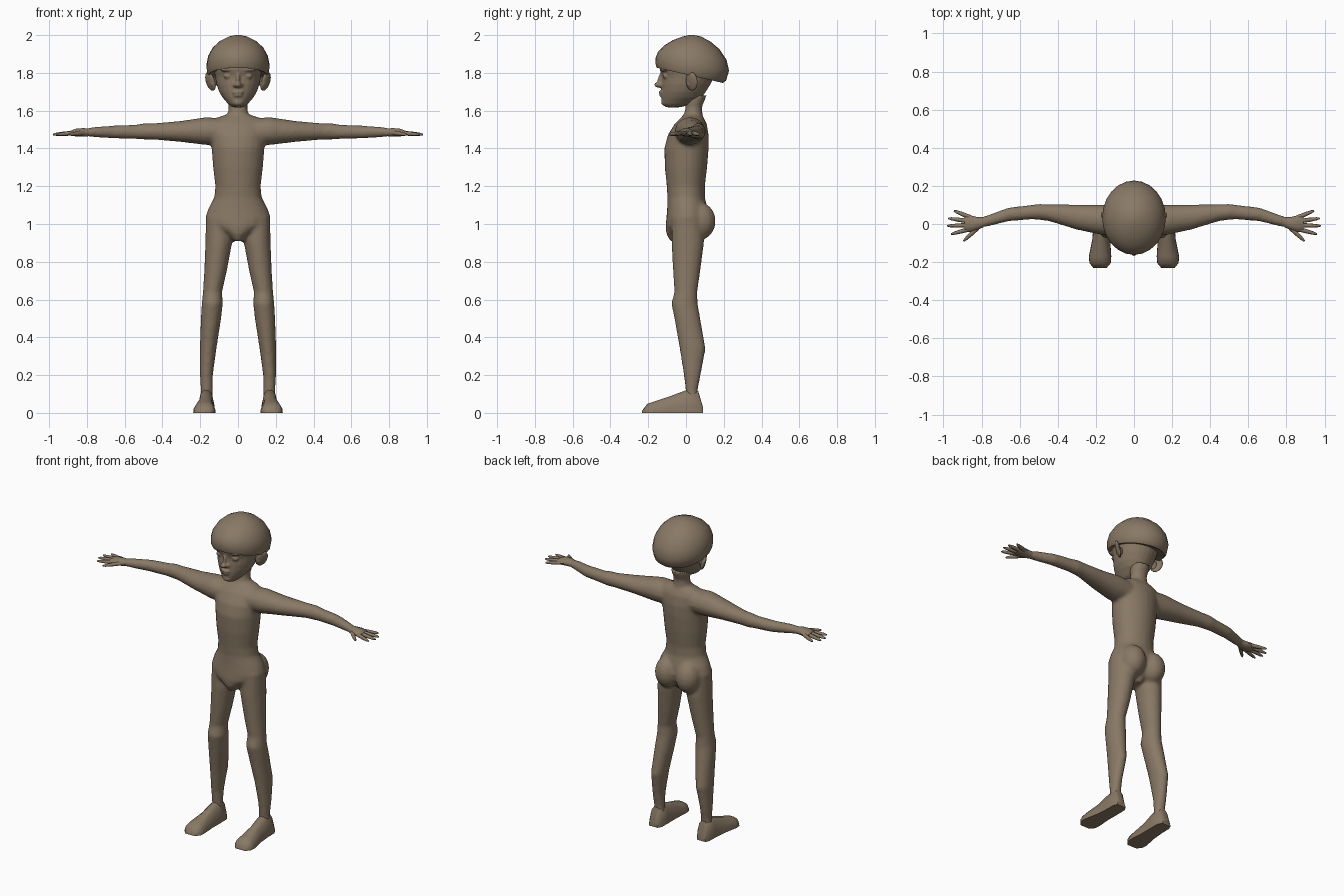
import bpy, bmesh, math
from mathutils import Vector, Matrix

skin = bpy.data.materials.new("brown_clay")
skin.diffuse_color = (0.25, 0.19, 0.13, 1)
SIDES = (-1, 1)


def loft(bm, rings, n=16):
    """Closed tube through rings of (centre, u radius vector, v radius vector)."""
    loops = []
    for c, u, v in rings:
        c, u, v = Vector(c), Vector(u), Vector(v)
        loops.append([bm.verts.new(c + u * math.cos(2 * math.pi * i / n)
                                   + v * math.sin(2 * math.pi * i / n)) for i in range(n)])
    for a, b in zip(loops, loops[1:]):
        for i in range(n):
            j = (i + 1) % n
            bm.faces.new((a[i], a[j], b[j], b[i]))
    bm.faces.new(loops[0])
    bm.faces.new(loops[-1])


def upright(bm, rows, s=1, n=16, tilt=0):
    """Rows of (z, x centre, x radius, front y, back y)."""
    loft(bm, [((s * x, (f + b) / 2, z), (r, 0, 0), (0, (b - f) / 2, tilt * (b - f) / 2))
              for z, x, r, f, b in rows], n)


def ball(bm, c, r, rot=None):
    m = Matrix.Translation(c) @ (rot or Matrix()) @ Matrix.Diagonal((*r, 1))
    bmesh.ops.create_uvsphere(bm, u_segments=14, v_segments=9, radius=1, matrix=m)


def finish(bm, name, voxel=0, smooth=0, angle=40):
    bmesh.ops.recalc_face_normals(bm, faces=bm.faces)
    me = bpy.data.meshes.new(name)
    bm.to_mesh(me)
    bm.free()
    me.materials.append(skin)
    ob = bpy.data.objects.new(name, me)
    bpy.context.collection.objects.link(ob)
    bpy.ops.object.select_all(action='DESELECT')
    ob.select_set(True)
    bpy.context.view_layer.objects.active = ob
    if voxel:
        # blend overlapping forms into one skin
        m = ob.modifiers.new("blend", 'REMESH')
        m.mode, m.voxel_size, m.use_smooth_shade = 'VOXEL', voxel, True
        k = ob.modifiers.new("soften", 'SMOOTH')
        k.factor, k.iterations = 0.5, smooth
    else:
        bpy.ops.object.shade_smooth_by_angle(angle=math.radians(angle))
    return ob


# Body: torso, neck, buttocks, legs and arms
bm = bmesh.new()
upright(bm, [(z, 0, r, f, b) for z, r, f, b in (
    (1.58, .06, -.01, .08), (1.56, .12, -.03, .095), (1.53, .152, -.06, .11),
    (1.47, .15, -.097, .12), (1.40, .14, -.115, .12), (1.30, .132, -.112, .112),
    (1.20, .12, -.102, .10), (1.14, .126, -.098, .10), (1.08, .158, -.10, .115),
    (1.03, .174, -.104, .12), (.99, .15, -.108, .11), (.95, .075, -.105, .09),
    (.91, .03, -.085, .06))], n=24)
upright(bm, [(1.53, 0, .075, -.03, .10), (1.58, 0, .054, -.012, .088),
             (1.62, 0, .05, -.002, .085), (1.68, 0, .06, -.01, .11)])
for s in SIDES:
    ball(bm, (s * .073, .075, 1.015), (.076, .083, .098))
    upright(bm, [(1.04, .10, .07, -.075, .09), (.90, .102, .071, -.077, .096),
                 (.75, .119, .06, -.069, .076), (.64, .135, .051, -.062, .06),
                 (.58, .136, .056, -.078, .062), (.50, .143, .054, -.062, .076),
                 (.34, .158, .044, -.034, .104), (.20, .167, .034, -.012, .078),
                 (.12, .166, .032, -.002, .062), (.04, .167, .034, .0, .07)], s)
    # arm rows: x, y centre, y radius, z centre, z radius
    loft(bm, [((s * x, y, z), (0, ry, 0), (0, 0, rz)) for x, y, ry, z, rz in (
        (.08, .02, .08, 1.49, .07), (.17, .022, .08, 1.492, .074), (.30, .036, .066, 1.49, .056),
        (.45, .06, .044, 1.49, .043), (.50, .064, .042, 1.49, .043), (.54, .062, .038, 1.488, .038),
        (.66, .05, .036, 1.487, .034), (.75, .022, .031, 1.487, .028),
        (.81, .006, .027, 1.485, .021))])
finish(bm, "body", .010, 5)

# Hands: flat palm with four fingers and a thumb
bm = bmesh.new()
for s in SIDES:
    loft(bm, [((s * x, y, z), (0, ry, 0), (0, 0, rz)) for x, y, ry, z, rz in (
        (.79, .01, .027, 1.485, .021), (.82, .003, .033, 1.485, .024),
        (.86, .002, .044, 1.484, .021), (.89, .002, .04, 1.482, .011))], 10)
    for base, tip in (((.86, .035), (.945, .07)), ((.87, .015), (.975, .03)),
                      ((.87, -.006), (.98, -.010)), ((.86, -.026), (.96, -.053)),
                      ((.82, -.02), (.895, -.09))):
        a, b = Vector((s * base[0], base[1], 1.482)), Vector((s * tip[0], tip[1], 1.474))
        side = (b - a).cross(Vector((0, 0, 1))).normalized()
        loft(bm, [(a.lerp(b, t), side * r, Vector((0, 0, r))) for t, r in
                  ((0, .012), (.5, .011), (.85, .008), (1, .004))], 8)
finish(bm, "hands", angle=50)

# Feet: flat soles, sloping insteps; rows: y, x centre, sole half width, top half width, top z
bm = bmesh.new()
for s in SIDES:
    loops = []
    for y, x, w, t, h in ((.09, .17, .03, .022, .03), (.065, .168, .043, .028, .115),
                          (.0, .168, .044, .03, .12), (-.08, .172, .047, .028, .09),
                          (-.17, .178, .059, .04, .06), (-.205, .178, .056, .042, .048),
                          (-.232, .178, .034, .026, .012)):
        loops.append([bm.verts.new((s * (x + dx), y, z)) for dx, z in (
            (-w, 0), (w, 0), (w * .97, h * .35), (t, h * .85), (t * .4, h),
            (-t * .4, h), (-t, h * .85), (-w * .97, h * .35))])
    for a, b in zip(loops, loops[1:]):
        for i in range(8):
            bm.faces.new((a[i], a[(i + 1) % 8], b[(i + 1) % 8], b[i]))
    bm.faces.new(loops[0])
    bm.faces.new(loops[-1])
finish(bm, "feet", angle=45)

# Head with nose, lips, brows and eyelids
bm = bmesh.new()
upright(bm, [(z, 0, r, f, b) for z, r, f, b in (
    (1.618, .03, -.105, -.03), (1.635, .052, -.127, .03), (1.67, .082, -.13, .085),
    (1.70, .10, -.13, .105), (1.74, .114, -.13, .13), (1.78, .121, -.127, .15),
    (1.82, .128, -.14, .17), (1.87, .128, -.135, .17), (1.91, .10, -.09, .14))], n=24)
ball(bm, (0, -.142, 1.737), (.019, .027, .016))
ball(bm, (0, -.13, 1.765), (.011, .02, .045), Matrix.Rotation(math.radians(-12), 4, 'X'))
ball(bm, (0, -.128, 1.698), (.03, .017, .009))
ball(bm, (0, -.126, 1.681), (.026, .016, .009))
ball(bm, (0, -.112, 1.643), (.028, .02, .018))
for s in SIDES:
    ball(bm, (s * .015, -.132, 1.735), (.012, .016, .011))
    ball(bm, (s * .052, -.108, 1.783), (.026, .016, .013))
    ball(bm, (s * .055, -.112, 1.818), (.04, .024, .012))
finish(bm, "head", .006, 3)

# Ears: thin shells flaring outward
bm = bmesh.new()
for s in SIDES:
    rot = Matrix.Rotation(s * math.radians(18), 4, 'Y') @ Matrix.Rotation(-s * math.radians(35), 4, 'Z')
    ball(bm, (s * .146, .03, 1.755), (.013, .037, .052), rot)
    ball(bm, (s * .13, .022, 1.75), (.02, .02, .03))
finish(bm, "ears", angle=60)

# Hair: bowl cap with a tilted brim
bm = bmesh.new()
rows = ((1.80, .118, -.12, .16, -.23), (1.787, .156, -.155, .195, -.23),
        (1.80, .164, -.16, .212, -.22), (1.845, .167, -.162, .228, -.17),
        (1.89, .158, -.148, .215, -.12), (1.935, .133, -.115, .178, -.07),
        (1.97, .094, -.07, .128, -.03), (1.992, .05, -.02, .08, 0), (2.0, .015, .015, .045, 0))
loft(bm, [((0, (f + b) / 2, z), (r, 0, 0), (0, (b - f) / 2, k * (b - f) / 2))
          for z, r, f, b, k in rows], 24)
finish(bm, "hair_cap", angle=50)
